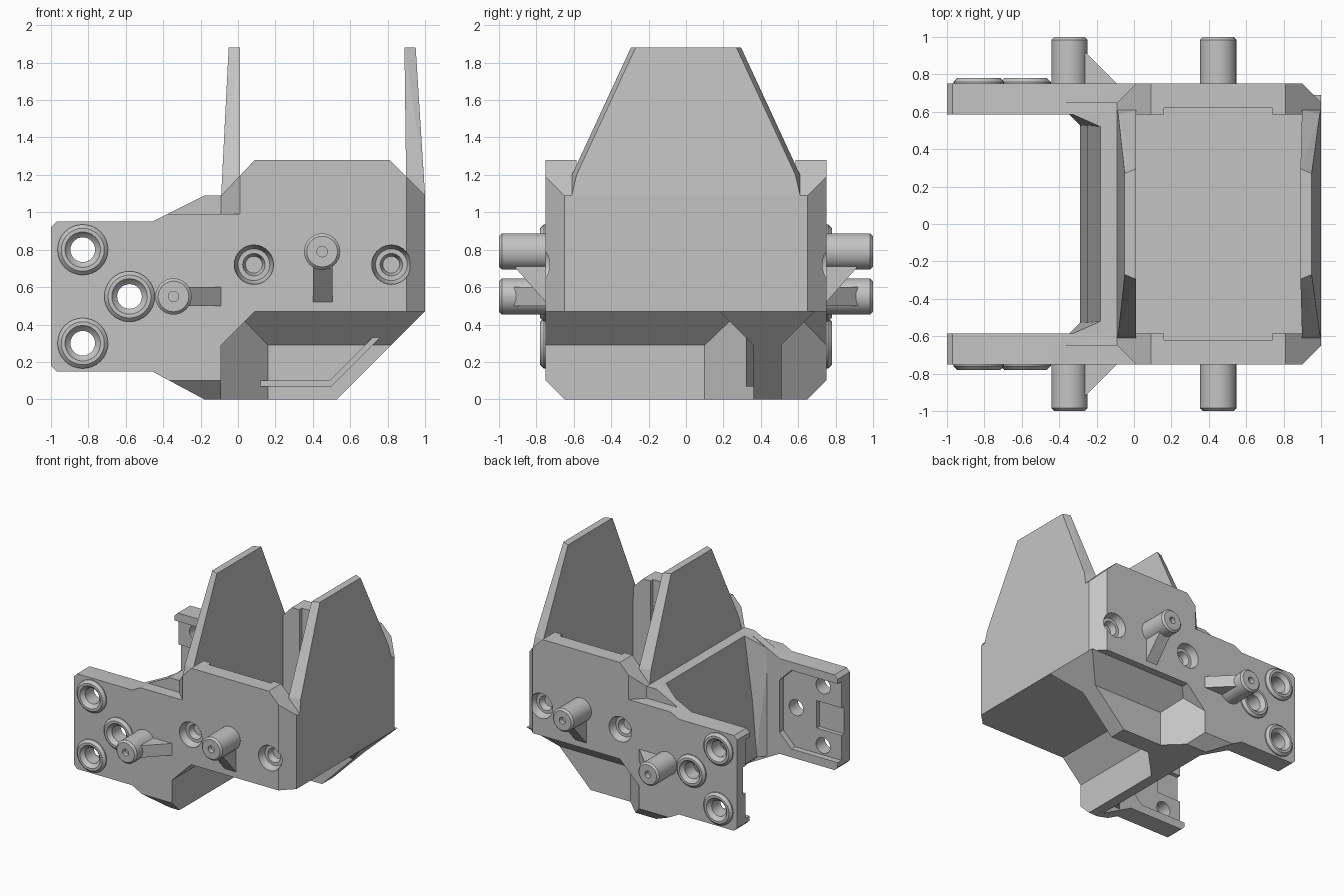
import bpy, bmesh
from math import pi, cos, sin

cube = bpy.data.objects.get("Cube")
if cube:
    bpy.data.objects.remove(cube, do_unlink=True)

grey = bpy.data.materials.new("plain_grey")
grey.use_nodes = True
grey.diffuse_color = (0.55, 0.55, 0.55, 1)
grey.node_tree.nodes["Principled BSDF"].inputs["Base Color"].default_value = (0.55, 0.55, 0.55, 1)


def finish(name, bm):
    bmesh.ops.recalc_face_normals(bm, faces=bm.faces)
    mesh = bpy.data.meshes.new(name)
    bm.to_mesh(mesh)
    bm.free()
    mesh.materials.append(grey)
    ob = bpy.data.objects.new(name, mesh)
    bpy.context.collection.objects.link(ob)
    return ob


def prism(name, pts, axis, lo, hi, cuts=()):
    """Extrude a 2D outline along an axis, then trim it with (point, normal) planes."""
    def place(a, b, c):
        return {"x": (c, a, b), "y": (a, c, b), "z": (a, b, c)}[axis]
    bm = bmesh.new()
    face = bm.faces.new([bm.verts.new(place(a, b, lo)) for a, b in pts])
    out = bmesh.ops.extrude_face_region(bm, geom=[face])
    moved = [v for v in out["geom"] if isinstance(v, bmesh.types.BMVert)]
    bmesh.ops.translate(bm, verts=moved, vec=place(0, 0, hi - lo))
    for co, no in cuts:
        geom = bm.verts[:] + bm.edges[:] + bm.faces[:]
        bmesh.ops.bisect_plane(bm, geom=geom, plane_co=co, plane_no=no, clear_outer=True)
        open_edges = [e for e in bm.edges if e.is_boundary]
        if open_edges:
            bmesh.ops.holes_fill(bm, edges=open_edges)
    return finish(name, bm)


def hull(name, pts):
    bm = bmesh.new()
    for p in pts:
        bm.verts.new(p)
    bmesh.ops.convex_hull(bm, input=bm.verts)
    bmesh.ops.dissolve_limit(bm, angle_limit=0.01, verts=bm.verts, edges=bm.edges)
    return finish(name, bm)


def lathe(name, profile, x, z, side, closed=True, n=32):
    """Turn a (radius, y) profile around an axis parallel to y."""
    bm = bmesh.new()
    rings = [[bm.verts.new((x + r * cos(2 * pi * i / n), y * side, z + r * sin(2 * pi * i / n)))
              for i in range(n)] for r, y in profile]
    pairs = list(zip(rings, rings[1:]))
    if closed:
        pairs.append((rings[-1], rings[0]))
    else:
        bm.faces.new(rings[0])
        bm.faces.new(rings[-1])
    for a, b in pairs:
        for i in range(n):
            j = (i + 1) % n
            bm.faces.new((a[i], a[j], b[j], b[i]))
    ob = finish(name, bm)
    smooth(ob)
    return ob


def smooth(ob):
    bpy.ops.object.select_all(action="DESELECT")
    ob.select_set(True)
    bpy.context.view_layer.objects.active = ob
    bpy.ops.object.shade_smooth_by_angle(angle=0.5)


def cut(ob, cutter):
    mod = ob.modifiers.new("cut", "BOOLEAN")
    mod.operation = "DIFFERENCE"
    mod.solver = "EXACT"
    mod.object = cutter
    bpy.context.view_layer.objects.active = ob
    bpy.ops.object.modifier_apply(modifier=mod.name)
    bpy.data.objects.remove(cutter, do_unlink=True)


wall_outline = [(-1, .18), (-.97, .15), (-.46, .15), (-.18, 0), (-.09, 0), (-.09, .29), (.09, .47),
                (1, .47), (1, 1.09), (.81, 1.28), (.09, 1.28), (-.09, 1.09), (-.18, 1.09),
                (-.46, .95), (-.97, .95), (-1, .92)]
arm_pocket = [(-1.1, .22), (-.57, .22), (-.46, .33), (-.46, .77), (-.57, .88), (-1.1, .88)]
arm_slot = [(-1.1, .43), (-.77, .43), (-.77, .66), (-1.1, .66)]
wall_recess = [(.16, .5), (.74, .5), (.74, 1.4), (.16, 1.4)]
ring_spots = [(-.83, .8), (-.58, .55), (-.83, .3)]
bore_spots = [(.085, .72), (.82, .72)]
peg_spots = [(-.345, .55), (.45, .79)]

for side, word in ((-1, "front"), (1, "back")):
    def slab(name, pts, near, far, cuts=()):
        lo, hi = sorted((near * side, far * side))
        return prism(name, pts, "y", lo, hi, cuts)

    # Side wall with its mounting arm
    wall = slab(word + "_wall", wall_outline, .585, .75,
                [((.95, .7 * side, 0), (1, side, 0)), ((0, .7 * side, .05), (0, side, -1))])
    for x, z in ring_spots:
        cut(wall, lathe("cutter", [(.066, .5), (.066, .85)], x, z, side, False))
    for x, z in bore_spots:
        cut(wall, lathe("cutter", [(.105, .8), (.105, .74), (.085, .69), (.06, .69), (.045, .64)],
                        x, z, side, False))
    # Inner pocket, slot and recess, then the lowered outer shoulder
    cut(wall, slab("cutter", arm_pocket, .5, .635))
    cut(wall, slab("cutter", arm_slot, .5, .67))
    cut(wall, slab("cutter", wall_recess, .5, .62))
    cut(wall, prism("cutter", [(-.6, .85 * side), (-.6, .65 * side), (-.09, .65 * side),
                               (.11, .85 * side)], "z", .99, 1.5))
    smooth(wall)

    # Raised rings around the arm holes
    for i, (x, z) in enumerate(ring_spots):
        lathe(f"{word}_ring_{i + 1}", [(.135, .74), (.135, .76), (.115, .78), (.095, .78),
                                       (.085, .765), (.066, .75), (.066, .74)], x, z, side)

    # Pegs with a small centre dimple
    for i, (x, z) in enumerate(peg_spots):
        lathe(f"{word}_peg_{i + 1}", [(.097, .7), (.097, .985), (.082, 1), (.028, 1), (.028, .96)],
              x, z, side, False)

    # Triangular gussets that brace the pegs
    prism(word + "_peg_gusset_1", [(-.34, .72 * side), (-.34, .93 * side), (-.26, .92 * side),
                                   (-.09, .75 * side), (-.09, .72 * side)], "z", .5, .6)
    prism(word + "_peg_gusset_2", [(.72 * side, .79), (.92 * side, .79), (.91 * side, .7),
                                   (.75 * side, .52), (.72 * side, .52)], "x", .4, .505)

    # Fillet where the arm meets the scoop
    hull(word + "_arm_fillet",
         [(x, y * side, z) for x, y, z in
          [(-.36, .6, .99), (-.18, .52, 1.09), (-.1, .52, 1.09), (-.1, .6, 1.09), (-.18, .6, 1.09),
           (-.36, .6, .1), (-.28, .52, .1), (-.1, .52, .1), (-.1, .6, .1)]])

# Flat floor with corners matching the walls
prism("floor", [(-.09, -.7), (.95, -.7), (1, -.65), (1, .65), (.95, .7), (-.09, .7)], "z", .47, .55)

# Lower block stepping out to the keel through angled corners
prism("lower_block", [(-.18, -.75), (-.09, -.75), (-.09, .1), (.16, .36), (.16, .51),
                      (-.09, .75), (-.18, .75)], "z", 0, .48,
      [((0, .7 * s, .05), (0, s, -1)) for s in (-1, 1)])

# Keel rib with its thin ledge
prism("keel_rib", [(.1, 0), (.53, 0), (1, .47), (.1, .47)], "y", .36, .51)
prism("keel_ledge", [(.12, .07), (.5, .07), (.76, .33), (.72, .33), (.49, .1), (.12, .1)],
      "y", .32, .37)

# Sloped flares joining the block and keel to the floor
prism("block_flare", [(-.1, .28), (.1, .48), (-.1, .48)], "y", -.7, .7)
prism("keel_flare", [(.36, .29), (.18, .47), (.69, .47), (.51, .29)], "x", -.09, 1.1,
      [((.53, 0, 0), (1, 0, -1))])

# Scoop wall between the arms, with a flat ledge on top
prism("scoop_wall", [(.01, .4), (.01, 1.09), (-.18, 1.09), (-.25, .55), (-.29, .1), (-.18, 0),
                     (-.09, 0), (-.09, .4)], "y", -.6, .6)

# Outer end wall
prism("end_wall", [(.9, -.65), (1, -.65), (1, .65), (.9, .65)], "z", .47, 1.09)

# Tall tapered plates with bevelled sides
for name, base, top in (("inner_plate", (-.09, .01), (-.05, .01)),
                        ("outer_plate", (1, .9), (.95, .89))):
    mid = [b + (t - b) * .14 for b, t in zip(base, top)]
    hull(name, [(x, y * s, z) for s in (-1, 1) for x, y, z in
                [(base[0], .61, 1.09), (base[1], .61, 1.09), (mid[0], .585, 1.2),
                 (mid[1], .61, 1.2), (top[0], .27, 1.88), (top[1], .295, 1.88)]])
